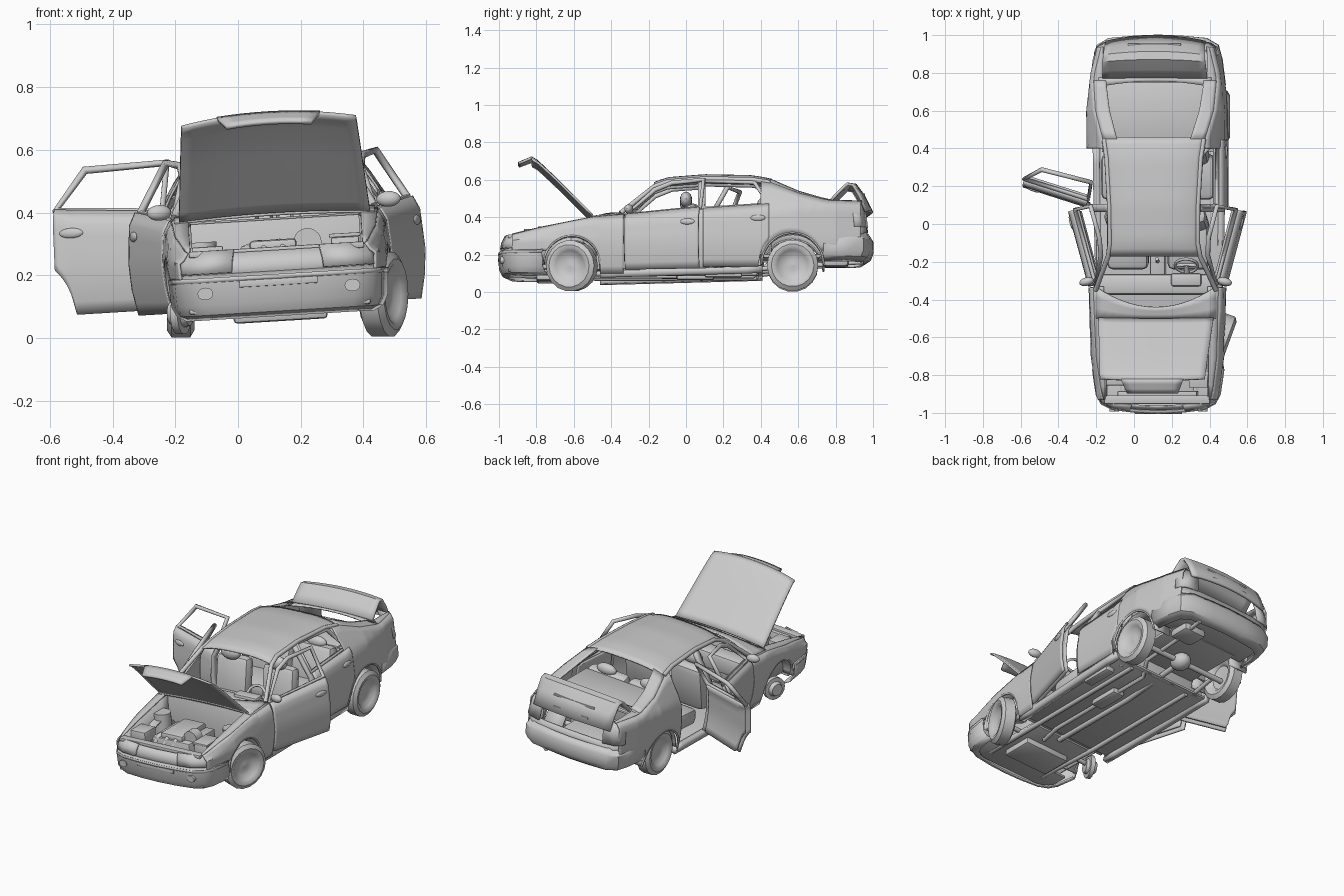
import bpy, bmesh, math
from mathutils import Matrix, Vector

if "Cube" in bpy.data.objects:
    bpy.data.objects.remove(bpy.data.objects["Cube"])

# Whole body leans towards its missing left front wheel
BODY = Matrix.Translation((.14, 0, 0)) @ Matrix.Rotation(math.radians(-3.5), 4, 'Y')
I4 = Matrix.Identity(4)

def interp(pts, t):
    if t <= pts[0][0]: return pts[0][1]
    for (a, p), (b, q) in zip(pts, pts[1:]):
        if t <= b: return p + (q - p) * (t - a) / (b - a)
    return pts[-1][1]

def plan(y):
    return interp([(-1, .26), (-.97, .3), (-.9, .323), (-.7, .35), (-.3, .363), (.1, .37),
                   (.6, .373), (.8, .35), (.93, .318), (.98, .29)], y)
def belt(y):
    return interp([(-1, .27), (-.8, .32), (-.5, .38), (-.32, .395), (0, .42), (.45, .45), (.75, .47), (.95, .465)], y)
def rail(y):
    return interp([(-.36, .395), (-.17, .55), (-.1, .576), (.1, .592), (.35, .587), (.45, .57), (.6, .51), (.75, .472)], y)
def W(y, z):
    b = belt(y)
    if z > b: return plan(y) - .03 - .6 * (z - b)
    return plan(y) - interp([(.04, .035), (.18, .006), (.26, 0), (b - .03, .01), (b, .03)], z)
def arch(y, yc, r, base):
    d = r * r - (y - yc) ** 2
    return max(base, .13 + math.sqrt(d)) if d > 0 else base

def mesh(name, verts, faces, mat=I4, thick=0):
    me = bpy.data.meshes.new(name)
    me.from_pydata(verts, [], faces)
    bm = bmesh.new(); bm.from_mesh(me)
    bmesh.ops.recalc_face_normals(bm, faces=bm.faces)
    bm.to_mesh(me); bm.free()
    ob = bpy.data.objects.new(name, me)
    bpy.context.collection.objects.link(ob)
    ob.matrix_world = BODY @ mat
    if thick:
        m = ob.modifiers.new('thickness', 'SOLIDIFY'); m.thickness = thick; m.offset = 0
    return ob

def grid(name, f, nu, nv, mat=I4, thick=.008):
    vs = [f(i / nu, j / nv) for i in range(nu + 1) for j in range(nv + 1)]
    k = nv + 1
    return mesh(name, vs, [(i*k+j, i*k+j+1, (i+1)*k+j+1, (i+1)*k+j) for i in range(nu) for j in range(nv)], mat, thick)

def panel(name, s, y0, y1, lo, hi, nu=40, nv=8, mat=I4, thick=.008, inset=0):
    def f(u, v):
        y = y0 + (y1 - y0) * u
        z = lo(y) + (hi(y) - lo(y)) * v
        return (s * (W(y, z) - inset), y, z)
    return grid(name, f, nu, nv, mat, thick)

def sweep(name, path, prof, thick=.008):
    # wall following a plan path; profile is (inward offset, z)
    pts = [(x * (1 - o / .35), y * (1 - o), z) for x, y in path for o, z in prof]
    k = len(prof)
    return mesh(name, pts, [(i*k+j, i*k+j+1, (i+1)*k+j+1, (i+1)*k+j) for i in range(len(path)-1) for j in range(k-1)], I4, thick)

def mirrored(path): return path + [(-x, y) for x, y in path[::-1] if x > 0]

def tube(name, pts, r, mat=I4, cyclic=False):
    cu = bpy.data.curves.new(name, 'CURVE'); cu.dimensions = '3D'
    cu.bevel_depth = r; cu.bevel_resolution = 2; cu.use_fill_caps = True
    sp = cu.splines.new('POLY'); sp.points.add(len(pts) - 1); sp.use_cyclic_u = cyclic
    for p, c in zip(sp.points, pts): p.co = (*c, 1)
    ob = bpy.data.objects.new(name, cu)
    bpy.context.collection.objects.link(ob); ob.matrix_world = BODY @ mat
    return ob

def solid(name, make, loc, size, tilt=0, bev=0, mat=I4):
    bm = bmesh.new(); make(bm)
    bmesh.ops.scale(bm, vec=size, verts=bm.verts)
    if bev: bmesh.ops.bevel(bm, geom=bm.edges[:], offset=bev, segments=2, profile=.5, affect='EDGES')
    bmesh.ops.transform(bm, matrix=Matrix.Translation(loc) @ Matrix.Rotation(math.radians(tilt), 4, 'X'), verts=bm.verts)
    me = bpy.data.meshes.new(name); bm.to_mesh(me); bm.free()
    ob = bpy.data.objects.new(name, me)
    bpy.context.collection.objects.link(ob); ob.matrix_world = BODY @ mat
    return ob
def box(name, loc, size, bev=.006, tilt=0, mat=I4):
    return solid(name, lambda b: bmesh.ops.create_cube(b, size=1), loc, size, tilt, bev, mat)
def ball(name, loc, size, mat=I4):
    return solid(name, lambda b: bmesh.ops.create_uvsphere(b, u_segments=16, v_segments=10, radius=.5), loc, size, 0, 0, mat)
def drum(name, loc, size, tilt=0):
    return solid(name, lambda b: bmesh.ops.create_cone(b, cap_ends=True, segments=20, radius1=.5, radius2=.5, depth=1), loc, size, tilt)

# Doors: skin with matching window frame, mirror and handle, swung about the front edge
def door(name, s, y0, y1, top, lo, angle, mirror):
    h = Vector((s * plan(y0), y0, 0))
    M = Matrix.Translation(h) @ Matrix.Rotation(math.radians(-s * angle), 4, 'Z') @ Matrix.Translation(-h)
    panel(name + '_skin', s, y0, y1, lo, belt, 30, 8, M, .012)
    panel(name + '_inner_card', s, y0 + .01, y1 - .01, lambda y: lo(y) + .01, belt, 30, 8, M, .012, .03)
    frame = [(y0, belt(y0))] + top + [(y1, belt(y1))]
    tube(name + '_window_frame', [(s * (W(y, z) - .014), y, z) for y, z in frame], .013, M, True)
    hy, hz = y1 - .06, belt(y1) - .075
    ball(name + '_handle', (s * (W(hy, hz) + .006), hy, hz), (.018, .08, .032), M)
    if mirror: ball(name + '_mirror', (s * .36, y0 + .025, .422), (.08, .045, .05), M)

sill = lambda y: .06 + .028 * (y + .46)
for s, side in ((1, 'right'), (-1, 'left')):
    door(side + '_front_door', s, -.33, .08, [(-.19, .53), (-.1, .567), (.075, .58)], lambda y: .1, 14, True)
    door(side + '_rear_door', s, .09, .445, [(.095, .58), (.365, .572)],
         lambda y: arch(y, .57, .18, .115), 0 if s > 0 else 72, False)
    # Front fender, rear quarter, pillars and sills
    panel(side + '_fender', s, -.93, -.335, lambda y: arch(y, -.61, .15, .2 if y < -.7 else .08), belt, 64)
    panel(side + '_rear_quarter', s, .40, .935, lambda y: arch(y, .57, .165, .2 if y > .6 else .1),
          lambda y: max(rail(y), belt(y)) if y < .76 else belt(y), 64)
    panel(side + '_middle_pillar', s, .065, .105, lambda y: .08, rail, 2, 8, thick=.02, inset=.02)
    panel(side + '_sill', s, -.46, .41, sill, lambda y: sill(y) + .035, 10, 2, thick=.035, inset=.018)
    tube(side + '_roof_rail', [(s * (W(y, rail(y)) - .006), y, rail(y)) for y in (-.35, -.27, -.17, -.1, .1, .35, .45)], .013)
    # Flanges beside bonnet and boot openings
    for nm, a, b in (('bonnet', -.93, -.33), ('boot', .74, .94)):
        grid(side + f'_{nm}_flange', lambda u, v: (s * (W(a+(b-a)*u, belt(a+(b-a)*u)) * (1 - v) + .275 * v),
             a + (b - a) * u, belt(a + (b - a) * u) + .004 * v), 8, 2)
    # Rear window side strips
    def strip(u, v):
        y, k = .45 + .31 * u, .72 + .08 * u
        k += (1 - k) * v
        return (s * k * W(y, rail(y)), y, rail(y) + (.035 - .02 * u) * (1 - k ** 3))
    grid(side + '_rear_pillar', strip, 8, 4)
    # Wheel arch lips, liners, lamps
    for nm, yc, r in (('front', -.61, .15), ('rear', .57, .165)):
        lip = [(yc - r * math.cos(math.pi * i / 20), .13 + r * math.sin(math.pi * i / 20)) for i in range(21)]
        grid(f'{side}_{nm}_arch_liner', lambda u, v: (s * (.22 + .125 * v), *lip[round(u * 20)]), 20, 1)
        tube(f'{side}_{nm}_arch_lip', [(s * (W(y, z) - .001), y, z) for y, z in lip], .006)
    sweep(side + '_headlight', [(s*x, y) for x, y in ((.325, -.9), (.303, -.95), (.245, -.982), (.15, -.995))],
          [(.008, .218), (.014, .25), (.032, .288)], .015)
    sweep(side + '_tail_light', [(s*x, y) for x, y in ((.328, .9), (.316, .935), (.285, .955), (.22, .968))],
          [(.0, .33), (.01, .4), (.03, .465)], .012)
    drum(side + '_fog_light', (s * .235, -.98, .155), (.05, .04, .024), 90)
    # Seats
    box(side + '_front_seat_cushion', (s * .16, -.11, .21), (.22, .26, .09), .032, 6)
    box(side + '_front_seat_back', (s * .16, .02, .32), (.22, .085, .28), .034, -10)
    ball(side + '_front_headrest', (s * .16, 0, .485), (.13, .065, .085))
    box(side + '_rear_seat_back', (s * .14, .38, .33), (.27, .09, .25), .034, -16)
    ball(side + '_rear_headrest', (s * .15, .41, .46), (.13, .06, .07))

# Roof, deck below rear window, cowl
def roof(u, v):
    x, y = 2 * u - 1, -.17 + .63 * v
    return (x * W(y, rail(y)), y, rail(y) + .031 * (1 - abs(x) ** 3))
grid('roof', roof, 16, 16)
grid('rear_deck', lambda u, v: ((2*u-1) * .3, (.725 + .03 * (1 - (2*u-1) ** 2)) * (1 - v) + .775 * v,
     .475 + .012 * (1 - (2*u-1) ** 2)), 12, 2)
grid('cowl', lambda u, v: ((2*u-1) * .32, -.5 + (.06 + .11 * (2*u-1) ** 2) * v, .385 + .018 * v + .01 * (1 - (2*u-1) ** 2)), 14, 3)

# Front bumper and nose
nose = mirrored([(.346, -.77), (.327, -.9), (.3, -.95), (.242, -.98), (.12, -.995), (0, -1)])
sweep('front_bumper', nose, [(.05, .075), (.02, .09), (.005, .12), (0, .195), (.014, .212)], .01)
sweep('front_panel', nose[1:-1], [(.014, .2), (.02, .24), (.035, .28)])
sweep('bumper_strip', nose, [(-.003, .19), (-.003, .205)], .004)
box('plate_recess', (0, -1.0, .18), (.25, .01, .022), .002)
box('radiator_frame', (0, -.93, .282), (.56, .045, .02), .004)
box('radiator', (0, -.9, .2), (.42, .03, .16), .004)

# Rear bumper and rear panel
tail = mirrored([(.355, .735), (.338, .87), (.318, .945), (.258, .98), (.12, .993), (0, .998)])
sweep('rear_bumper', tail, [(.05, .15), (.012, .175), (0, .205), (0, .265), (.022, .3)], .01)
sweep('rear_bumper_strip', tail, [(-.002, .245), (-.002, .26)], .004)
sweep('rear_panel', mirrored([(.328, .9), (.316, .935), (.285, .955), (.2, .97), (0, .975)]), [(.01, .25), (.01, .335)])

# Open bonnet with folded front lip
bon = [(.5, .392), (.6, .497), (.7, .602), (.79, .69), (.82, .708)]
def bonnet(u, v):
    x, y = 2 * u - 1, .5 + .32 * v
    crown = (.012 + .016 * v) * (1 - x * x)
    return (x * (.305 - .027 * v), -y - crown * .3, interp(bon, y) - .018 * v + crown)
grid('bonnet', bonnet, 16, 12, thick=.012)
grid('bonnet_lip', lambda u, v: ((2*u-1) * (.165 - .03 * v), -.82 - .075 * v, .718 - .008 * (2*u-1) ** 2 - .03 * v), 8, 3, thick=.014)

# Open boot lid
lid = [(.77, .468), (.82, .518), (.87, .562), (.905, .557), (.945, .5), (.985, .415)]
grid('boot_lid', lambda u, v: ((2*u-1) * (.278 - .015 * v), lid[round(v*5)][0] - .03 * v * (2*u-1) ** 2 + .008 * v,
     lid[round(v*5)][1] + .01 * (1 - (2*u-1) ** 2)), 14, 5, thick=.016)
for z, y, w in ((.515, .95, .28), (.455, .978, .24)): box('boot_lid_trim', (0, y, z), (w, .012, .01), .002)

# Engine bay
box('firewall', (0, -.47, .24), (.58, .02, .28))
box('engine_block', (-.01, -.7, .2), (.26, .26, .17), .012)
box('valve_cover', (-.01, -.7, .295), (.15, .24, .04), .012)
drum('air_filter', (.1, -.76, .3), (.09, .09, .06), 90)
for x in (-.12, -.06, .0): tube('intake_pipe', [(x, -.82, .24), (x + .02, -.81, .285), (x + .07, -.72, .3)], .018)
box('battery', (.22, -.8, .265), (.09, .12, .09))
box('battery_lid', (.22, -.8, .316), (.1, .13, .012), .002)
box('fuse_box', (-.22, -.8, .27), (.1, .11, .07))
for s in (1, -1):
    grid('bay_wall', lambda u, v: (s * .272, -.92 + .45 * u, .13 + (belt(-.92 + .45 * u) - .13) * v), 6, 1)
    drum('strut_tower', (s * .24, -.58, .24), (.1, .1, .16))
box('engine_tray', (0, -.71, .1), (.42, .48, .02))
box('front_undertray', (0, -.87, .1), (.58, .16, .016))
box('oil_pan', (0, -.7, .074), (.3, .2, .04), .012)

# Cabin
box('dashboard', (0, -.32, .33), (.64, .11, .11), .02)
box('instrument_hood', (.16, -.295, .385), (.16, .07, .035), .012)
wheel_m = Matrix.Translation((.16, -.22, .365)) @ Matrix.Rotation(math.radians(55), 4, 'X')
ring = [(.06 * math.cos(i * math.pi / 10), .06 * math.sin(i * math.pi / 10), 0) for i in range(20)]
tube('steering_wheel', ring, .008, wheel_m, True)
tube('steering_spoke', [ring[0], (0, -.01, -.01), ring[10]], .009, wheel_m)
tube('steering_column', [(.16, -.22, .36), (.16, -.31, .31)], .014)
box('centre_console', (0, -.14, .19), (.08, .32, .12), .012)
tube('gear_lever', [(0, -.2, .24), (0, -.185, .3)], .01)
box('rear_seat_cushion', (0, .25, .21), (.6, .24, .1), .03, 4)
box('parcel_shelf', (0, .595, .435), (.54, .31, .014))

# Underside
box('cabin_floor', (0, -.02, .1), (.67, .86, .016))
box('rear_floor', (0, .58, .18), (.44, .4, .02))
box('boot_floor', (0, .84, .185), (.58, .2, .02))
box('heel_board', (0, .39, .14), (.6, .02, .1))
box('boot_bulkhead', (0, .45, .3), (.56, .015, .26))
tube('drive_shaft', [(0, -.5, .09), (0, .1, .085), (0, .55, .125)], .016)
tube('exhaust_pipe', [(.07, -.55, .08), (.1, -.4, .078), (.1, .36, .078), (.14, .44, .14), (.16, .72, .135), (.18, .95, .15)], .012)
box('centre_muffler', (.1, .05, .075), (.08, .2, .035), .012)
box('rear_muffler', (.14, .8, .15), (.15, .14, .05), .018)
box('side_tank', (.29, .2, .078), (.06, .2, .035), .01)
ball('differential', (0, .57, .13), (.11, .13, .1))
tube('rear_axle', [(-.3, .57, .13), (.3, .57, .13)], .016)
tube('front_axle', [(-.3, -.61, .11), (.3, -.61, .11)], .014)
for s in (1, -1):
    tube('trailing_arm', [(s * .25, .34, .1), (s * .24, .57, .13)], .013)
    tube('chassis_rail', [(s * .19, -.88, .1), (s * .2, -.45, .085), (s * .2, .38, .088)], .014)

# Wheels: lathed tyre and dished rim; front pair steered, left front has only its brake hub
tyre = [(-.01, 0), (-.015, .07), (-.034, .084), (-.044, .112), (-.03, .137), (.03, .137), (.045, .114),
        (.043, .096), (.032, .083), (.016, .06), (.012, .03), (.016, 0)]
hub = [(-.03, 0), (-.03, .04), (-.012, .045), (-.012, .068), (.012, .068), (.014, .045), (.035, .035), (.035, 0)]
N = 18
for nm, s, yc, z, turn, prof in (('right_front_wheel', 1, -.61, .14, -20, tyre), ('left_front_brake_hub', -1, -.61, .079, -20, hub),
                                 ('right_rear_wheel', 1, .57, .143, 0, tyre), ('left_rear_wheel', -1, .57, .137, 0, tyre)):
    vs = [(s * x, r * math.cos(2*math.pi*i/N), r * math.sin(2*math.pi*i/N)) for i in range(N) for x, r in prof]
    k = len(prof)
    ob = mesh(nm, vs, [(i*k+j, i*k+j+1, (i+1) % N*k+j+1, (i+1) % N*k+j) for i in range(N) for j in range(k-1)])
    ob.matrix_world = Matrix.Translation((.14 + s * .322, yc, z)) @ Matrix.Rotation(math.radians(turn), 4, 'Z')

bpy.ops.object.select_all(action='DESELECT')
for ob in bpy.data.objects:
    if ob.type == 'MESH':
        ob.select_set(True); bpy.context.view_layer.objects.active = ob
bpy.ops.object.shade_smooth_by_angle(angle=math.radians(35))
